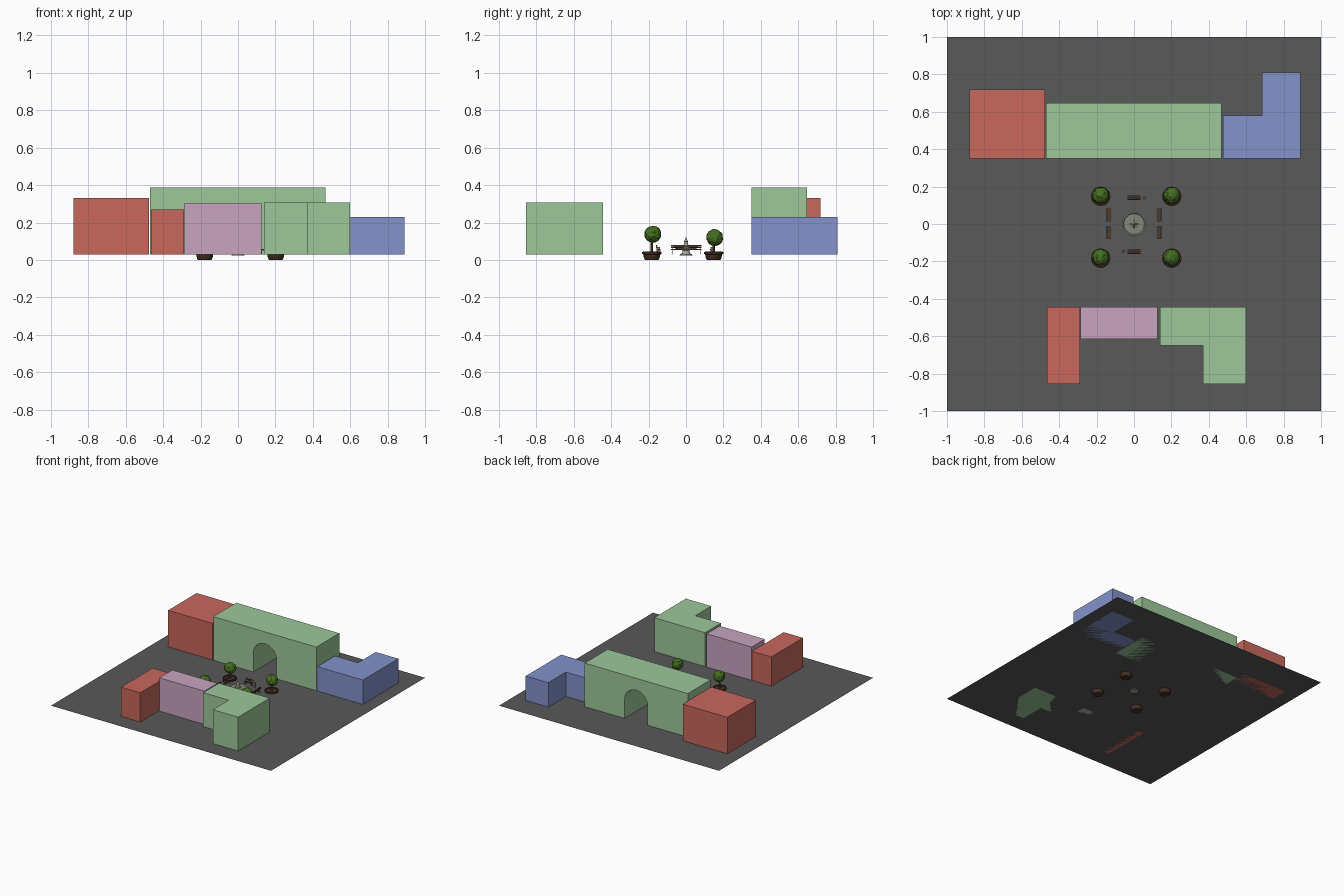
import bpy, bmesh, math, random
from mathutils import Vector, Matrix

if "Cube" in bpy.data.objects:
    bpy.data.objects.remove(bpy.data.objects["Cube"])

random.seed(4)
G = 0.03  # paving level


def material(name, r, g, b):
    m = bpy.data.materials.new(name)
    m.diffuse_color = (r, g, b, 1)
    m.use_nodes = True
    m.node_tree.nodes["Principled BSDF"].inputs["Base Color"].default_value = m.diffuse_color
    return m


RED = material("red_render", .58, .14, .11)
GREEN = material("green_render", .34, .58, .32)
BLUE = material("blue_render", .23, .29, .6)
PINK = material("pink_render", .58, .37, .53)
PAVING = material("paving", .1, .1, .1)
STONE = material("stone", .4, .4, .29)
WATER = material("water", .22, .25, .2)
WOOD = material("wood", .1, .045, .02)
BARK = material("bark", .13, .07, .035)
POT = material("pot", .06, .03, .018)
LEAF = material("leaf", .06, .16, .015)
METAL = material("metal", .3, .3, .3)


def finish(bm, name, mat, smooth=False):
    bmesh.ops.recalc_face_normals(bm, faces=bm.faces)
    me = bpy.data.meshes.new(name)
    bm.to_mesh(me)
    bm.free()
    me.materials.append(mat)
    ob = bpy.data.objects.new(name, me)
    bpy.context.collection.objects.link(ob)
    if smooth:
        bpy.ops.object.select_all(action='DESELECT')
        ob.select_set(True)
        bpy.context.view_layer.objects.active = ob
        bpy.ops.object.shade_smooth_by_angle(angle=math.radians(40))
    return ob


def prism(name, points, direction, mat):
    bm = bmesh.new()
    face = bm.faces.new([bm.verts.new(p) for p in points])
    ext = bmesh.ops.extrude_face_region(bm, geom=[face], use_keep_orig=True)
    top = [v for v in ext["geom"] if isinstance(v, bmesh.types.BMVert)]
    bmesh.ops.translate(bm, verts=top, vec=direction)
    return finish(bm, name, mat)


def building(name, outline, top, mat):
    return prism(name, [(x, y, G) for x, y in outline], (0, 0, top - G), mat)


def rect(x0, x1, y0, y1):
    return [(x0, y0), (x1, y0), (x1, y1), (x0, y1)]


def lathe(name, profile, centre, mat, sides=24):
    bm = bmesh.new()
    vs = [bm.verts.new((r, 0, z)) for r, z in profile]
    es = [bm.edges.new(p) for p in zip(vs, vs[1:])]
    bmesh.ops.spin(bm, geom=vs + es, cent=(0, 0, 0), axis=(0, 0, 1),
                   angle=2 * math.pi, steps=sides)
    bmesh.ops.remove_doubles(bm, verts=bm.verts, dist=1e-5)
    ob = finish(bm, name, mat, True)
    ob.location = (*centre, 0)
    return ob


def add_box(bm, centre, size):
    m = Matrix.Translation(centre) @ Matrix.Diagonal((*size, 1))
    bmesh.ops.create_cube(bm, size=1, matrix=m)


# paving sheet
bm = bmesh.new()
bmesh.ops.create_grid(bm, x_segments=1, y_segments=1, size=1,
                      matrix=Matrix.Translation((0, 0, G)))
finish(bm, "paving", PAVING)

# plain and L-shaped buildings
building("back_left_building", rect(-.88, -.475, .35, .72), .33, RED)
building("back_right_building", [(.475, .35), (.89, .35), (.89, .81),
         (.685, .81), (.685, .58), (.475, .58)], .23, BLUE)
building("front_left_building", rect(-.465, -.29, -.855, -.445), .27, RED)
building("front_middle_building", rect(-.285, .125, -.615, -.445), .303, PINK)
building("front_right_building", [(.138, -.445), (.6, -.445), (.6, -.855),
         (.37, -.855), (.37, -.65), (.138, -.65)], .308, GREEN)

# long building with arched passage
R, SPRING = .105, G + .155
arch = [(-R, G)] + [(-R * math.cos(math.pi * i / 20), SPRING + R * math.sin(math.pi * i / 20))
                    for i in range(21)] + [(R, G)]
outline = arch + [(.467, G), (.467, .388), (-.47, .388), (-.47, G)]
prism("archway_building", [(x, .35, z) for x, z in outline], (0, .298, 0), GREEN)

# fountain: foot, basin, column, spout
lathe("fountain", [(0, .024), (.034, .024), (.032, .03), (.018, .038), (.013, .05),
      (.045, .056), (.062, .064), (.066, .072), (.06, .074), (.055, .066), (.022, .063),
      (.02, .075), (.013, .078), (.009, .095), (.012, .098), (.005, .108), (0, .123)],
      (0, 0), STONE)
lathe("fountain_water", [(0, .068), (.055, .068)], (0, 0), WATER)

# potted trees: (x, y, crown height)
for i, (x, y, h) in enumerate([(-.178, .148, .12), (.202, .148, .12),
                               (-.178, -.183, .138), (.202, -.183, .138)], 1):
    lathe(f"pot_{i}", [(0, 0), (.036, 0), (.041, .008), (.046, .03), (.052, .032),
          (.052, .043), (.045, .044), (.043, .037), (0, .037)], (x, y), POT, 20)
    lathe(f"trunk_{i}", [(.009, .035), (.006, .06), (.005, h)], (x, y), BARK, 8)
    bm = bmesh.new()
    bmesh.ops.create_icosphere(bm, subdivisions=3, radius=.044)
    for v in bm.verts:
        v.co *= random.uniform(.94, 1.06)
    crown = finish(bm, f"crown_{i}", LEAF)
    crown.location = (x, y + .006, h)


# bench: slatted seat, backrest on local +y, metal legs
def bench(name, x, y, turn):
    bm = bmesh.new()
    for dy in (-.009, 0):
        add_box(bm, (0, dy, .056), (.07, .007, .004))
    for z in (.066, .075):
        add_box(bm, (0, .01, z), (.07, .004, .007))
    legs = bmesh.new()
    for sx in (-.028, .028):
        for dy, top in ((-.01, .054), (.007, .078)):
            add_box(legs, (sx, dy, (G + top) / 2), (.004, .003, top - G))
        add_box(legs, (sx, -.002, .052), (.004, .02, .004))
    for part, mesh, mat in (("slats", bm, WOOD), ("legs", legs, METAL)):
        ob = finish(mesh, f"{name}_{part}", mat)
        ob.location = (x, y, 0)
        ob.rotation_euler.z = turn


bench("back_bench", 0, .14, 0)
bench("front_bench", 0, -.148, math.pi)
for side, x, turn in (("left", -.138, math.pi / 2), ("right", .138, -math.pi / 2)):
    for j, y in enumerate((-.046, .048), 1):
        bench(f"{side}_bench_{j}", x, y, turn)

# litter bins
for name, c in (("back_bin", (.055, .14)), ("front_bin", (-.055, -.148))):
    lathe(name, [(0, G), (.006, G), (.008, .068), (.006, .068), (.005, .04), (0, .04)],
          c, METAL, 12)
